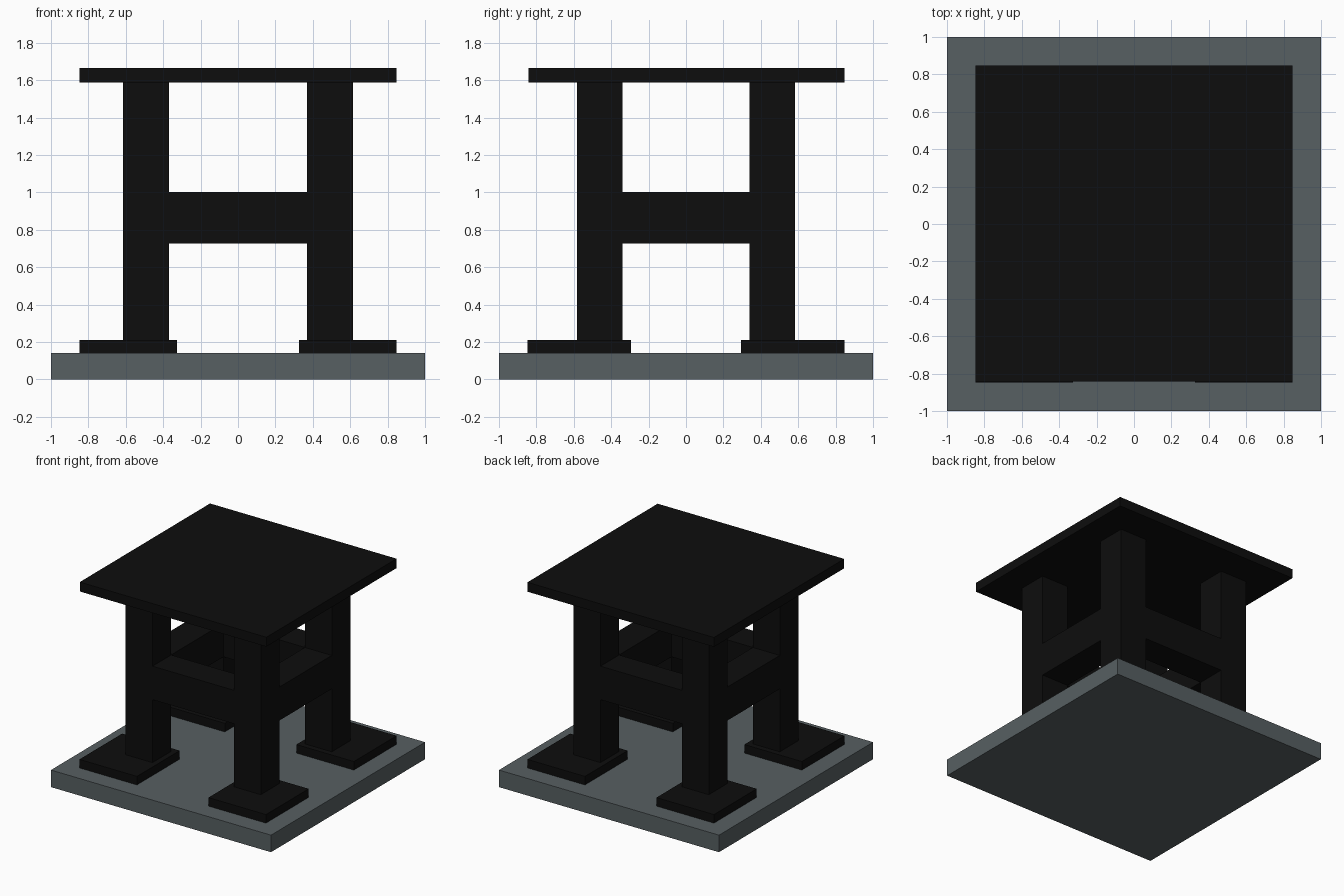
import bpy

if "Cube" in bpy.data.objects:
    bpy.data.objects.remove(bpy.data.objects["Cube"])


def material(name, rgb):
    mat = bpy.data.materials.new(name)
    mat.diffuse_color = (*rgb, 1)
    mat.use_nodes = True
    mat.node_tree.nodes["Principled BSDF"].inputs["Base Color"].default_value = mat.diffuse_color
    return mat


black = material("black_metal", (0.004, 0.004, 0.004))
grey = material("grey_slab", (0.095, 0.115, 0.122))


def box(name, x, y, z, mat):
    """Flat-faced box from (min, max) ranges."""
    bpy.ops.mesh.primitive_cube_add(
        size=1, location=[(r[0] + r[1]) / 2 for r in (x, y, z)])
    ob = bpy.context.object
    ob.name = name
    for v in ob.data.vertices:
        for i, r in enumerate((x, y, z)):
            v.co[i] *= r[1] - r[0]
    ob.data.materials.append(mat)
    return ob


def span(side, a, b):
    return tuple(sorted((side * a, side * b)))


# Base slab and table top
box("base_slab", (-1, 1), (-1, 1), (0, 0.14), grey)
box("table_top", (-0.848, 0.848), (-0.843, 0.848), (1.588, 1.665), black)

# Four legs, each on an outward-offset foot plate
for sy, row in ((-1, "front"), (1, "back")):
    for sx, side in ((-1, "left"), (1, "right")):
        box(f"{row}_{side}_foot", span(sx, 0.325, 0.848), span(sy, 0.293, 0.848),
            (0.14, 0.21), black)
        box(f"{row}_{side}_leg", span(sx, 0.37, 0.615), span(sy, 0.34, 0.582),
            (0.21, 1.588), black)

# Cross beams joining the legs, flush with their faces
for s, row, side in ((-1, "front", "left"), (1, "back", "right")):
    box(f"{row}_beam", (-0.37, 0.37), span(s, 0.34, 0.582), (0.727, 1.002), black)
    box(f"{side}_beam", span(s, 0.37, 0.615), (-0.34, 0.34), (0.727, 1.002), black)
